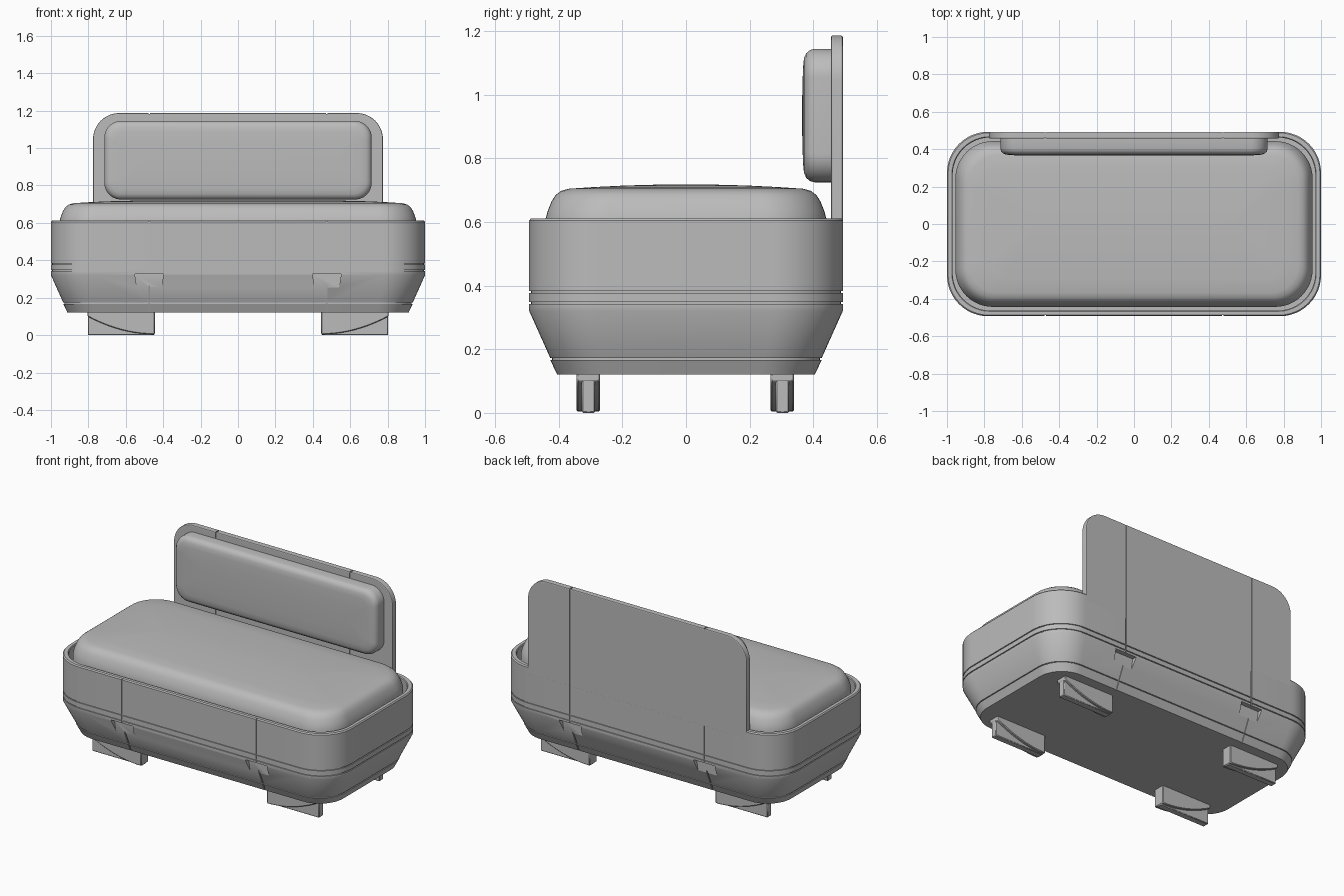
import bpy, bmesh, math
from mathutils import Vector

old = bpy.data.objects.get("Cube")
if old:
    bpy.data.objects.remove(old, do_unlink=True)

# One grey material for everything
GREY = (0.5, 0.5, 0.5, 1)
grey = bpy.data.materials.new("plain_grey")
grey.use_nodes = True
grey.diffuse_color = GREY
grey.node_tree.nodes["Principled BSDF"].inputs["Base Color"].default_value = GREY


def finish(name, bm, angle=30):
    bmesh.ops.recalc_face_normals(bm, faces=bm.faces)
    me = bpy.data.meshes.new(name)
    bm.to_mesh(me)
    bm.free()
    me.materials.append(grey)
    ob = bpy.data.objects.new(name, me)
    bpy.context.collection.objects.link(ob)
    smooth(ob, angle)
    return ob


def smooth(ob, angle=30):
    bpy.ops.object.select_all(action='DESELECT')
    ob.select_set(True)
    bpy.context.view_layer.objects.active = ob
    bpy.ops.object.shade_smooth_by_angle(angle=math.radians(angle))


def rounded(hx, hy, r, steps=12):
    """Outline of a rounded rectangle, counter-clockwise."""
    pts = []
    for q, (sx, sy) in enumerate([(1, 1), (-1, 1), (-1, -1), (1, -1)]):
        for i in range(steps + 1):
            a = (q + i / steps) * math.pi / 2
            pts.append((sx * (hx - r) + r * math.cos(a), sy * (hy - r) + r * math.sin(a)))
    return pts


def loft(name, hx, hy, r, profile, place, angle=30):
    """Stack rounded rectangles; profile holds (inset, height)."""
    bm = bmesh.new()
    rings = []
    for inset, h in profile:
        ring = rounded(hx - inset, hy - inset, max(r - 0.6 * inset, 0.02))
        rings.append([bm.verts.new(place(x, y, h)) for x, y in ring])
    n = len(rings[0])
    for a, b in zip(rings, rings[1:]):
        for i in range(n):
            j = (i + 1) % n
            bm.faces.new((a[i], a[j], b[j], b[i]))
    bm.faces.new(rings[0])
    bm.faces.new(rings[-1])
    return finish(name, bm, angle)


def prism(name, pts, lo, hi, place):
    """Extrude a flat outline between lo and hi."""
    bm = bmesh.new()
    a = [bm.verts.new(place(u, v, lo)) for u, v in pts]
    b = [bm.verts.new(place(u, v, hi)) for u, v in pts]
    bm.faces.new(a)
    bm.faces.new(b)
    for i in range(len(pts)):
        j = (i + 1) % len(pts)
        bm.faces.new((a[i], a[j], b[j], b[i]))
    return finish(name, bm)


def bevel(ob, width, segments=2):
    m = ob.modifiers.new("bevel", 'BEVEL')
    m.width, m.segments, m.limit_method = width, segments, 'ANGLE'
    m.angle_limit = math.radians(40)


def cut(ob, cutters):
    for c in cutters:
        m = ob.modifiers.new("cut", 'BOOLEAN')
        m.operation, m.solver, m.object = 'DIFFERENCE', 'EXACT', c
        bpy.context.view_layer.objects.active = ob
        bpy.ops.object.modifier_apply(modifier=m.name)
        bpy.data.objects.remove(c, do_unlink=True)
    smooth(ob)


def flat(x, y, h):
    return Vector((x, y, h))


def upright(x, z, y):
    return Vector((x, y, z))


def sideways(y, z, x):
    return Vector((x, y, z))


def groove(z, inset=0.0):
    return [(inset, z - 0.003), (inset + 0.006, z - 0.003),
            (inset + 0.006, z + 0.003), (inset, z + 0.003)]


# Tapered hollow base with horizontal seams
outline = [(0.088, 0.12)] + groove(0.17, 0.066) + [(0, 0.32)] + groove(0.345) + groove(0.38)
outline += [(0, 0.605), (0.006, 0.612), (0.026, 0.612), (0.03, 0.607), (0.03, 0.5)]
shell = loft("base_shell", 1.0, 0.493, 0.22, outline, flat)

# Vertical seams and finger notches on both long sides
cutters = []
for sx in (-0.475, 0.475):
    for sy in (-1, 1):
        strip = [(0.487, 0.7), (0.487, 0.32), (0.39, 0.1), (0.6, 0.1), (0.6, 0.7)]
        cutters.append(prism("seam_cutter", [(sy * y, z) for y, z in strip],
                             sx - 0.004, sx + 0.004, sideways))
        notch = [(-0.077, 0.328), (-0.065, 0.25), (0.065, 0.25), (0.077, 0.328)]
        cutters.append(prism("notch_cutter", [(sx + x, z) for x, z in notch],
                             sy * 0.463, sy * 0.6, upright))
cut(shell, cutters)

# Upright back panel with rounded top corners
top = [(x, z + 0.887) for x, z in rounded(0.775, 0.3, 0.14) if z > 0]
panel = prism("back_panel", [(-0.775, 0.56)] + [(0.775, 0.56)] + top, 0.456, 0.4932, upright)
bevel(panel, 0.006)
bpy.context.view_layer.objects.active = panel
bpy.ops.object.modifier_apply(modifier="bevel")
cutters = []
for sx in (-0.475, 0.475):
    wrap = [(0.4, 0.5), (0.46, 0.5), (0.46, 1.182), (0.489, 1.182), (0.489, 0.5),
            (0.6, 0.5), (0.6, 1.3), (0.4, 1.3)]
    cutters.append(prism("panel_seam_cutter", wrap, sx - 0.004, sx + 0.004, sideways))
cut(panel, cutters)

# Seat cushion with a soft crown
crown = [(0, 0.49), (0, 0.605), (0.008, 0.635), (0.02, 0.665), (0.033, 0.685), (0.05, 0.698),
         (0.075, 0.705), (0.15, 0.71), (0.25, 0.715), (0.36, 0.718), (0.42, 0.719)]
loft("seat_cushion", 0.955, 0.443, 0.2, crown, flat, 60)

# Back cushion standing against the panel
pad = [(0, 0.46), (0, 0.405), (0.004, 0.39), (0.014, 0.378), (0.03, 0.371),
       (0.06, 0.368), (0.12, 0.366), (0.18, 0.365)]
loft("back_cushion", 0.715, 0.21, 0.09, pad,
     lambda x, z, y: Vector((x, y, z + 0.935)), 60)

# Feet: a thick curved body over a thin skid plate
for sx, side in ((1, "left"), (-1, "right")):
    for y, end in ((-0.307, "front"), (0.303, "back")):
        arc = [(sx * (0.445 + 0.36 * t / 10), 0.004 + 0.096 * (t / 10) ** 2) for t in range(11)]
        body = prism(f"{end}_{side}_foot", arc + [(sx * 0.805, 0.125), (sx * 0.445, 0.125)],
                     y - 0.037, y + 0.037, upright)
        bevel(body, 0.004, 1)
        plate = [(sx * 0.447, 0), (sx * 0.803, 0), (sx * 0.803, 0.122), (sx * 0.447, 0.122)]
        skid = prism(f"{end}_{side}_skid", plate, y - 0.021, y + 0.021, upright)
        bevel(skid, 0.004, 1)
